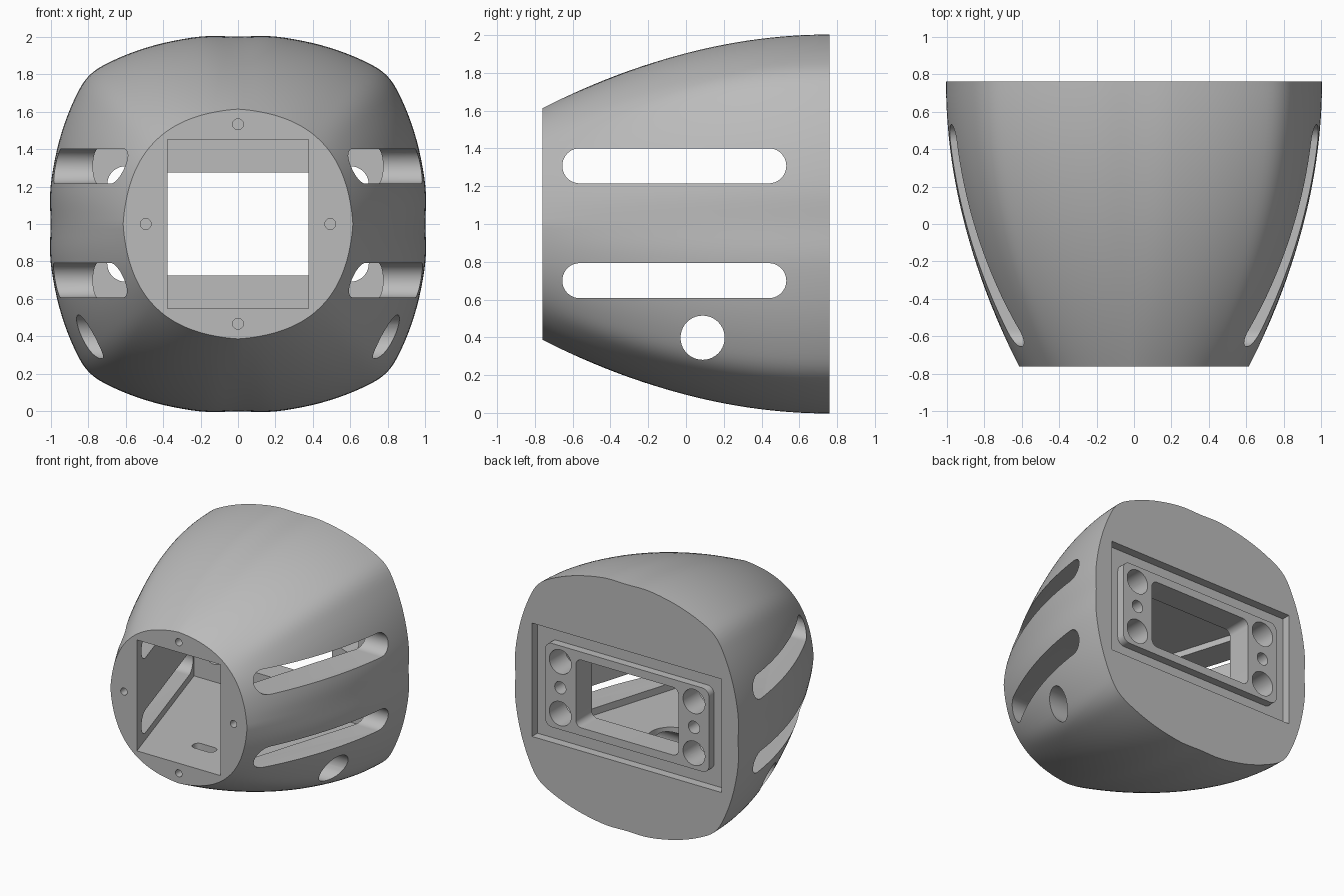
import bpy, bmesh, math
from mathutils import Vector

if "Cube" in bpy.data.objects:
    bpy.data.objects.remove(bpy.data.objects["Cube"])

grey = bpy.data.materials.new("plain_grey")
grey.use_nodes = True
grey.diffuse_color = (0.5, 0.5, 0.5, 1)
grey.node_tree.nodes["Principled BSDF"].inputs["Base Color"].default_value = grey.diffuse_color

MID = 1.0      # height of the body axis
END = 0.76     # half length along y


def loft(name, rings):
    """Closed solid through equal-length rings of points, normals outward."""
    bm = bmesh.new()
    loops = [[bm.verts.new(p) for p in ring] for ring in rings]
    n = len(loops[0])
    for a, b in zip(loops, loops[1:]):
        for i in range(n):
            j = (i + 1) % n
            bm.faces.new((a[i], a[j], b[j], b[i]))
    bm.faces.new(loops[0][::-1])
    bm.faces.new(loops[-1])
    bm.normal_update()
    if bm.calc_volume(signed=True) < 0:
        bmesh.ops.reverse_faces(bm, faces=bm.faces[:])
    mesh = bpy.data.meshes.new(name)
    bm.to_mesh(mesh)
    bm.free()
    mesh.materials.append(grey)
    obj = bpy.data.objects.new(name, mesh)
    bpy.context.collection.objects.link(obj)
    return obj


def prism(name, axis, centre, half, radius, lo, hi):
    """Rounded rectangle (or circle, or slot) extruded along one axis."""
    outline = []
    steps = 10 if radius else 0
    for k, (su, sv) in enumerate(((1, 1), (-1, 1), (-1, -1), (1, -1))):
        for s in range(steps + 1):
            a = (k + s / max(steps, 1)) * math.pi / 2
            p = (centre[0] + su * (half[0] - radius) + radius * math.cos(a),
                 centre[1] + sv * (half[1] - radius) + radius * math.sin(a))
            if not outline or math.dist(p, outline[-1]) > 0.001:
                outline.append(p)
    if math.dist(outline[0], outline[-1]) < 0.001:
        outline.pop()
    place = {"x": lambda u, v, w: (w, u, v),
             "y": lambda u, v, w: (u, w, v),
             "z": lambda u, v, w: (u, v, w)}[axis]
    return loft(name, [[place(u, v, w) for u, v in outline] for w in (lo, hi)])


def hole(axis, centre, radius, lo, hi):
    return prism("cutter", axis, centre, (radius, radius), radius, lo, hi)


def volume(obj):
    bm = bmesh.new()
    bm.from_object(obj, bpy.context.evaluated_depsgraph_get())
    result = bm.calc_volume(signed=True)
    bm.free()
    return result


def carve(obj, cutters):
    """Subtract each cutter, keeping the first solver that removes a sane amount."""
    bpy.context.view_layer.objects.active = obj
    for c in cutters:
        c.hide_render = True
        before = volume(obj)
        mod = obj.modifiers.new("cut", "BOOLEAN")
        mod.operation, mod.object = "DIFFERENCE", c
        for solver in ("EXACT", "MANIFOLD"):
            mod.solver = solver
            if 0.3 < volume(obj) / before < 0.99999:
                break
        bpy.ops.object.modifier_apply(modifier=mod.name)
        bpy.data.objects.remove(c)


def smooth(obj):
    bpy.ops.object.select_all(action="DESELECT")
    obj.select_set(True)
    bpy.context.view_layer.objects.active = obj
    bpy.ops.object.shade_smooth_by_angle(angle=math.radians(30))


# Rear outline: a soft square, one quarter given and smoothed, then turned round
half_arc = [(1, 0), (1, 0.2), (0.955, 0.44), (0.88, 0.65)]
quarter = [(1, -0.2)] + half_arc + [(0.793, 0.793)] + [(b, a) for a, b in reversed(half_arc)]
quarter = [Vector(p) for p in quarter + [(-0.2, 1)]]
curve = []
for p0, p1, p2, p3 in zip(quarter, quarter[1:], quarter[2:], quarter[3:]):
    for s in range(5):
        t = s / 5
        curve.append(0.5 * (2 * p1 + (p2 - p0) * t + (2 * p0 - 5 * p1 + 4 * p2 - p3) * t ** 2
                            + (3 * p1 - p0 - 3 * p2 + p3) * t ** 3))
rear = []
for k in range(4):
    c, s = round(math.cos(k * math.pi / 2)), round(math.sin(k * math.pi / 2))
    rear += [Vector((c * p.x - s * p.y, s * p.x + c * p.y)) for p in curve]


# Front outline: nearly round, with a faint point on each axis
def front_point(p):
    w = abs(math.sin(2 * math.atan2(p.y, p.x)))
    return p.normalized() * (0.613 - 0.02 * w + 0.032 * w * w)


rings = []
STEPS = 28
for i in range(STEPS + 1):
    y = -END + 2 * END * i / STEPS
    s = 1 - ((END - y) / (2 * END)) ** 2
    rings.append([(q.x, y, MID + q.y) for q in (front_point(p).lerp(p, s) for p in rear)])
body = loft("housing_body", rings)

# Flaring inner cavity, open at the front
cavity = loft("cutter", [[(sx * w, y, MID + sz * 0.45)
                          for sx, sz in ((1, 1), (-1, 1), (-1, -1), (1, -1))]
                         for y, w in ((-0.8, 0.363), (0.55, 0.78))])
cuts = [cavity]

# Rear recess
cuts.append(prism("cutter", "y", (0, MID), (0.85, 0.46), 0, 0.69, 0.9))

# Long side slots and the round cross tunnel
for z in (0.7, 1.308):
    cuts.append(prism("cutter", "x", (-0.062, z), (0.593, 0.093), 0.093, -1.3, 1.3))
cuts.append(hole("x", (0.088, 0.398), 0.117, -1.3, 1.3))

# Front screw holes, nut pockets and the round floor pocket
for x, z in ((0.492, 0), (-0.492, 0), (0, 0.532), (0, -0.532)):
    cuts.append(hole("y", (x, MID + z), 0.029, -0.9, -0.6))
for lo, hi in ((0.44, 0.6), (1.4, 1.56)):
    cuts.append(prism("cutter", "z", (0, -0.43), (0.1, 0.045), 0.04, lo, hi))
cuts.append(hole("z", (0, 0.2), 0.17, 0.36, 0.6))


# Openings shared by the rear wall and the rear plate
def rear_openings():
    out = [prism("cutter", "y", (0, MID), (0.46, 0.275), 0.05, 0.5, 0.95)]
    for x in (-0.6, 0.6):
        out.append(hole("y", (x, MID), 0.05, 0.5, 0.95))
        for z in (-0.21, 0.21):
            out.append(hole("y", (x, MID + z), 0.098, 0.5, 0.95))
    return out


carve(body, cuts + rear_openings())
smooth(body)

# Raised plate inside the rear recess
plate = prism("rear_plate", "y", (0, MID), (0.735, 0.34), 0.06, 0.68, 0.755)
carve(plate, rear_openings())
smooth(plate)
